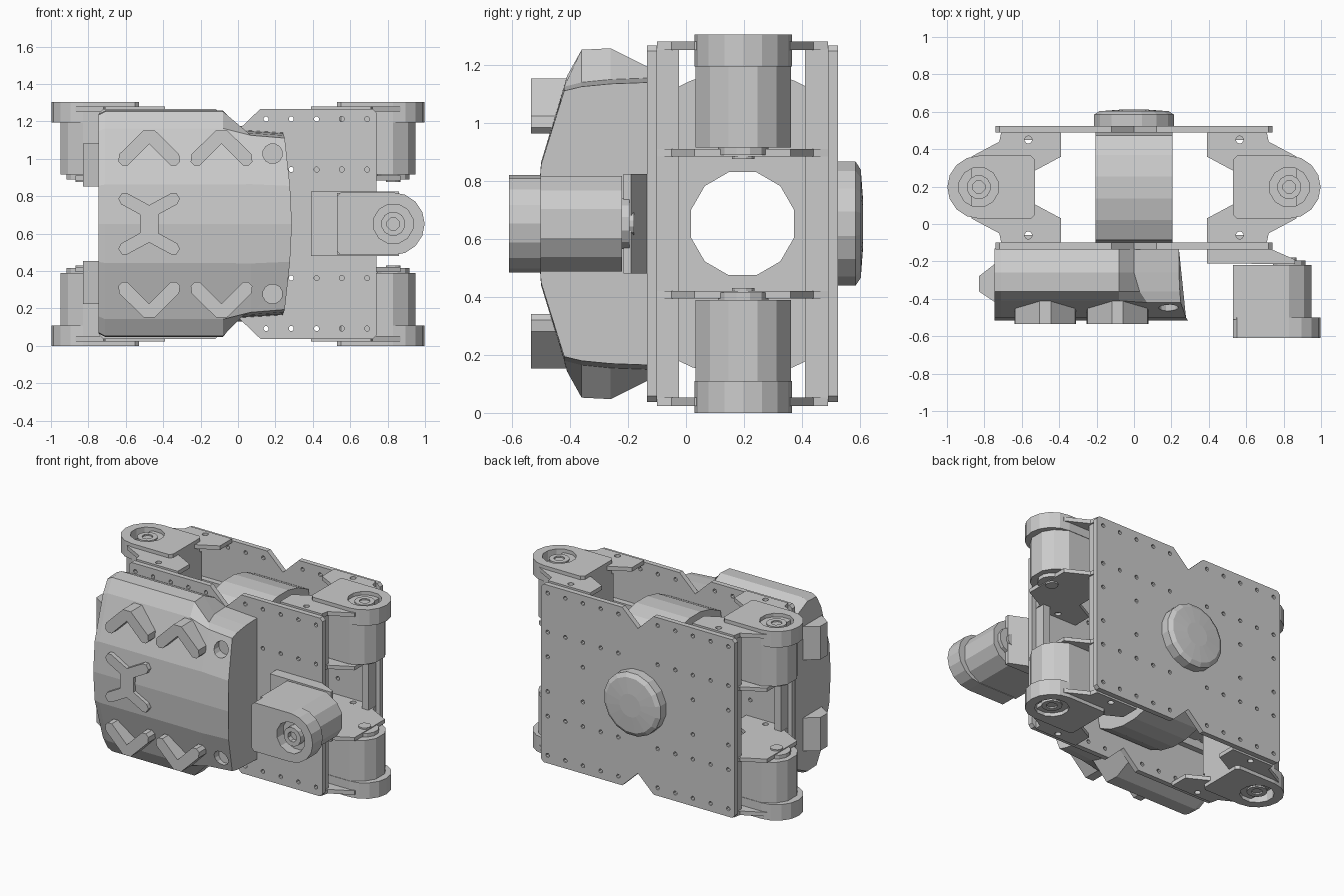
import bpy, bmesh, math
from mathutils import Matrix, Vector

if "Cube" in bpy.data.objects:
    bpy.data.objects.remove(bpy.data.objects["Cube"])

ZC = 0.6525  # all parts are modelled around the mid height


def finish(name, bm, mirror=""):
    bmesh.ops.recalc_face_normals(bm, faces=bm.faces)
    me = bpy.data.meshes.new(name)
    bm.to_mesh(me)
    bm.free()
    ob = bpy.data.objects.new(name, me)
    ob.location.z = ZC
    bpy.context.collection.objects.link(ob)
    add_mirror(ob, mirror)
    return ob


def add_mirror(ob, axes):
    if axes:
        m = ob.modifiers.new("Mirror", 'MIRROR')
        m.use_axis = ['x' in axes, 'y' in axes, 'z' in axes]
        m.use_clip = False
        m.use_mirror_merge = False


def place(a, b, h, axis):
    return {'x': (h, a, b), 'y': (a, h, b), 'z': (a, b, h)}[axis]


def loft(bm, rings, mat=Matrix()):
    vs = [[bm.verts.new(mat @ Vector(p)) for p in r] for r in rings]
    n = len(vs[0])
    for r, s in zip(vs, vs[1:]):
        for i in range(n):
            bm.faces.new((r[i], r[(i + 1) % n], s[(i + 1) % n], s[i]))
    bm.faces.new(vs[0])
    bm.faces.new(vs[-1])


def prism(name, pts, lo, hi, axis, mirror="", mat=Matrix()):
    bm = bmesh.new()
    loft(bm, [[place(a, b, h, axis) for a, b in pts] for h in (lo, hi)], mat)
    return finish(name, bm, mirror)


def circle(cx, cy, r, n=12):
    return [(cx + r * math.cos(math.tau * (i + .5) / n), cy + r * math.sin(math.tau * (i + .5) / n))
            for i in range(n)]


def box(x0, x1, y0, y1):
    return [(x0, y0), (x1, y0), (x1, y1), (x0, y1)]


def cut(ob, cutter):
    m = ob.modifiers.new("Cut", 'BOOLEAN')
    m.operation = 'DIFFERENCE'
    m.solver = 'EXACT'
    m.object = cutter
    cutter.hide_render = True
    bpy.context.view_layer.objects.active = ob
    bpy.ops.object.modifier_apply(modifier=m.name)
    bpy.data.objects.remove(cutter)


def holes(circles, lo, hi, axis, mat=Matrix()):
    bm = bmesh.new()
    for c in circles:
        loft(bm, [[place(a, b, h, axis) for a, b in c] for h in (lo, hi)], mat)
    return finish("hole_cutter", bm)


# Front and back chassis plates with notches and bolt holes
half = [(0, .50), (.12, .615), (.72, .615), (.74, .595)]
outline = half + [(x, -z) for x, z in half[::-1]]
outline += [(-x, z) for x, z in outline[::-1] if x > 0]
bolts = [(s * x, z) for s in (1, -1) for x in (.15, .285, .42, .555, .69)
         for z in (-.56, -.29, .29, .56)]
bolts += [(s * x, z) for s in (1, -1) for x in (.42, .69) for z in (-.12, .12)]
for name, lo, hi in (("front_plate", -.135, -.10), ("back_plate", .49, .525)):
    plate = prism(name, outline, lo, hi, 'y')
    cut(plate, holes([circle(x, z, .014, 8) for x, z in bolts], lo - .02, hi + .02, 'y'))

# Upright flanges along the plate ends
for name, lo, hi in (("front_flange", -.10, -.025), ("back_flange", .41, .49)):
    prism(name, box(.66, .71, lo, hi), -.61, .61, 'z', "x")

# Motor brackets, above and below each corner motor
wing = [(.39, .295), (.71, .295), (.72, .245), (.87, .165)]
inner = [(.53, .09), (.39, .165)]
shape = wing + [(x, -y) for x, y in wing[::-1]] + [(x, -y) for x, y in inner[::-1]] + inner
shape = [(x, y + .195) for x, y in shape]
for name, lo, hi in (("outer_bracket", .60, .628), ("inner_bracket", .232, .258)):
    br = prism(name, shape, lo, hi, 'z')
    cut(br, holes([circle(.565, .45, .02), circle(.565, -.06, .02)], lo - .02, hi + .02, 'z'))
    add_mirror(br, "xz")
for y0, y1 in ((-.10, -.06), (.45, .49)):
    prism("bracket_foot", box(.41, .64, y0, y1), .25, .31, 'z', "xz")


# A motor pod: rounded cap with recessed hub, chamfered body, lower shaft
def motor(prefix, mat, mirror):
    R = .168
    arc = [(.83 + R * math.cos(t), R * math.sin(t))
           for t in [math.radians(-90 + 22.5 * i) for i in range(9)]]
    cap = prism(prefix + "_cap", [(.55, -R), *arc, (.55, R), (.53, R - .02), (.53, -R + .02)],
                -.11, 0, 'z', "", mat)
    cut(cap, holes([circle(.83, 0, .108)], -.07, .05, 'z', mat))
    add_mirror(cap, mirror)
    body = [(.53, -.165), (.83, -.165), (.91, -.115), (.95, -.05),
            (.95, .05), (.91, .115), (.83, .165), (.53, .165)]
    prism(prefix + "_body", body, -.39, -.10, 'z', mirror, mat)
    hub = prism(prefix + "_hub", circle(.83, 0, .065), -.08, -.015, 'z', "", mat)
    cut(hub, holes([circle(.83, 0, .035, 8)], -.05, .05, 'z', mat))
    add_mirror(hub, mirror)
    prism(prefix + "_shaft_ring", circle(.83, 0, .09), -.415, -.38, 'z', mirror, mat)
    prism(prefix + "_shaft", circle(.83, 0, .04), -.43, -.38, 'z', mirror, mat)


motor("corner_motor", Matrix.Translation((0, .197, .6525)), "xz")
motor("front_motor", Matrix.Translation((0, -.61, 0)) @ Matrix.Rotation(math.pi / 2, 4, 'X'), "")

# Mount carrying the front motor
prism("front_motor_mount", [(.39, -.12), (.39, -.21), (.86, -.215), (.86, -.19), (.70, -.12)],
      -.172, .172, 'z')

# Central drum lying across the body, with a through bore
drum_pts = [(.195 + max(-.295, min(.295, a)), b) for a, b in circle(0, 0, .525, 28)]
drum = prism("drum", drum_pts, -.205, .205, 'x')
cut(drum, holes([circle(.195, 0, .184)], -.3, .3, 'x'))

# Domed disc on the back
bm = bmesh.new()
loft(bm, [[place(a, b, y, 'y') for a, b in circle(0, 0, r, 16)]
          for y, r in ((.51, .218), (.585, .218), (.603, .19), (.611, .08))])
finish("back_disc", bm)

# Armour shell lofted along x
full = [(-.13, .54), (-.26, .605), (-.36, .60), (-.41, .51), (-.50, .21), (-.515, 0)]
slim = [(-.13, .505), (-.26, .50), (-.36, .49), (-.42, .475), (-.50, .21), (-.515, 0)]
edge = (.24, .24, .245, .25, .278, .288)


def section(prof, xs):
    h = [(x, y, z) for x, (y, z) in zip(xs, prof)]
    return h + [(x, y, -z) for x, y, z in h[-2::-1]]


bm = bmesh.new()
tip = [(y, z * .97) for y, z in full]
loft(bm, [section(tip, [-.745] * 6), section(full, [-.71] * 6), section(full, [-.08] * 6),
          section([(y, z * .985 + .005 * (z > 0)) for y, z in slim], (0, 0, .03, .07, .07, .07)),
          section([(y, z * .965) for y, z in slim], edge)])
armour = finish("armour_shell", bm)
cut(armour, holes([circle(.185, .375, .053), circle(.185, -.375, .053)], -.7, -.40, 'y'))

# Raised chevrons and cross on the armour
arm = [(.03, .083), (.16, -.045), (.165, -.085), (.145, -.105), (.115, -.105)]
chev = arm + [(0, .01)] + [(-x, z) for x, z in arm[::-1]]
for i, cx in enumerate((-.475, -.088)):
    prism(f"chevron_{i}", [(x + cx, z + .417) for x, z in chev], -.535, -.38, 'y', "z")
q = [(.05, .05), (.15, .105), (.165, .135), (.145, .165), (.12, .165), (0, .10)]
top = q + [(-x, z) for x, z in q[-2::-1]]
cross = [(x - .475, z) for x, z in top] + [(-x - .475, -z) for x, z in top]
prism("cross", cross, -.535, -.46, 'y')

# Side pads on the left end of the armour
prism("side_pad", [(-.72, -.20), (-.74, -.21), (-.83, -.28), (-.83, -.36), (-.74, -.42), (-.72, -.42)],
      .20, .43, 'z', "z")
